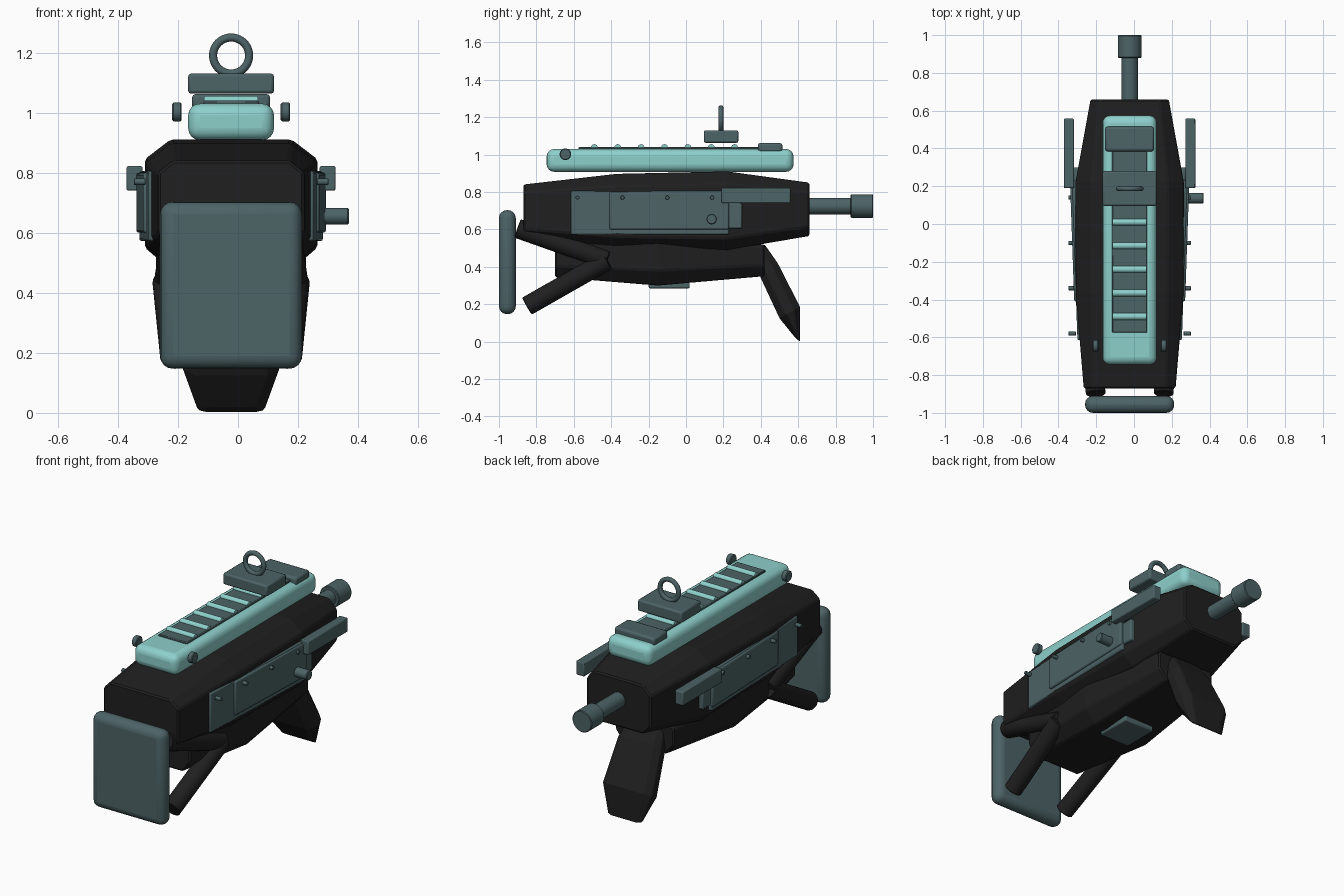
import bpy, bmesh, math
from mathutils import Vector

if "Cube" in bpy.data.objects:
    bpy.data.objects.remove(bpy.data.objects["Cube"])

CX = -0.023  # centre line of the device


def material(name, rgb):
    m = bpy.data.materials.new(name)
    m.diffuse_color = (*rgb, 1)
    m.use_nodes = True
    m.node_tree.nodes["Principled BSDF"].inputs["Base Color"].default_value = m.diffuse_color
    return m


BLACK = material("matte_black", (0.014, 0.014, 0.014))
SLATE = material("slate_grey", (0.073, 0.125, 0.133))
TEAL = material("pale_teal", (0.27, 0.63, 0.60))


def finish(name, bm, mat, bevel=0, segments=1, smooth=False):
    bmesh.ops.recalc_face_normals(bm, faces=bm.faces)
    mesh = bpy.data.meshes.new(name)
    bm.to_mesh(mesh)
    bm.free()
    ob = bpy.data.objects.new(name, mesh)
    bpy.context.collection.objects.link(ob)
    mesh.materials.append(mat)
    if bevel:
        mod = ob.modifiers.new("bevel", "BEVEL")
        mod.width, mod.segments = bevel, segments
        mod.limit_method, mod.angle_limit = "ANGLE", math.radians(30)
    if smooth:
        bpy.ops.object.select_all(action="DESELECT")
        ob.select_set(True)
        bpy.context.view_layer.objects.active = ob
        bpy.ops.object.shade_smooth_by_angle(angle=math.radians(35))
    return ob


def box(name, x, y, z, mat, bevel=0.008, segments=2, smooth=True):
    """Box from (min, max) ranges, x measured from the centre line."""
    bm = bmesh.new()
    bmesh.ops.create_cube(bm, size=1)
    for v in bm.verts:
        v.co = [a + (b - a) * (c + 0.5) for (a, b), c in zip((x, y, z), v.co)]
        v.co.x += CX
    return finish(name, bm, mat, bevel, segments, smooth)


def rod(name, a, b, r, mat, sides=24, bevel=0.004):
    a, b = Vector(a), Vector(b)
    bm = bmesh.new()
    bmesh.ops.create_cone(bm, cap_ends=True, segments=sides, radius1=r, radius2=r, depth=(b - a).length)
    q = (b - a).to_track_quat("Z", "Y")
    for v in bm.verts:
        v.co = q @ v.co + (a + b) / 2 + Vector((CX, 0, 0))
    return finish(name, bm, mat, bevel, 1, True)


def loft(name, stations, mat, bevel=0.008):
    """Octagonal hull; station = y, half width, bottom, top, (bottom chamfer x, z), (top chamfer x, z)."""
    bm = bmesh.new()
    rings = []
    for y, w, lo, hi, (bx, bz), (tx, tz) in stations:
        half = [(w - bx, lo), (w, lo + bz), (w, hi - tz), (w - tx, hi)]
        pts = half + [(-px, pz) for px, pz in reversed(half)]
        rings.append([bm.verts.new((px + CX, y, pz)) for px, pz in pts])
    for r, s in zip(rings, rings[1:]):
        for i in range(8):
            j = (i + 1) % 8
            bm.faces.new((r[i], r[j], s[j], s[i]))
    bm.faces.new(rings[0])
    bm.faces.new(rings[-1])
    return finish(name, bm, mat, bevel)


# main hull and lower hull
loft("main_hull", [
    (-0.87, 0.243, 0.56, 0.84, (0.05, 0.04), (0.05, 0.04)),
    (-0.37, 0.285, 0.50, 0.897, (0.07, 0.06), (0.085, 0.065)),
    (0.22, 0.287, 0.49, 0.91, (0.07, 0.06), (0.085, 0.065)),
    (0.66, 0.207, 0.565, 0.85, (0.05, 0.05), (0.05, 0.05))], BLACK)
loft("lower_hull", [
    (-0.70, 0.20, 0.345, 0.57, (0.05, 0.06), (0.01, 0.02)),
    (-0.15, 0.25, 0.30, 0.54, (0.07, 0.08), (0.01, 0.02)),
    (0.42, 0.19, 0.35, 0.52, (0.05, 0.06), (0.01, 0.02))], BLACK)
box("belly_plate", (-0.1, 0.1), (-0.2, 0.02), (0.285, 0.32), SLATE)

# rear grip: rows of front y, front z, back y, back z, half width
bm = bmesh.new()
rows = [(0.37, 0.42, 0.42, 0.52, 0.12), (0.40, 0.34, 0.49, 0.42, 0.14),
        (0.50, 0.125, 0.61, 0.185, 0.16), (0.585, 0.02, 0.61, 0.0, 0.11)]
rings = []
for fy, fz, by, bz, w in rows:
    dy, dz = (by - fy) * 0.3, (bz - fz) * 0.3
    c = w * 0.75
    pts = [(-c, fy, fz), (c, fy, fz), (w, fy + dy, fz + dz), (w, by - dy, bz - dz),
           (c, by, bz), (-c, by, bz), (-w, by - dy, bz - dz), (-w, fy + dy, fz + dz)]
    rings.append([bm.verts.new((x + CX, y, z)) for x, y, z in pts])
for r, s in zip(rings, rings[1:]):
    for i in range(8):
        bm.faces.new((r[i], r[(i + 1) % 8], s[(i + 1) % 8], s[i]))
bm.faces.new(rings[0])
bm.faces.new(rings[-1])
finish("rear_grip", bm, BLACK, 0.005)

# front pad and the forked struts behind it
box("front_pad", (-0.236, 0.236), (-1.0, -0.91), (0.147, 0.703), SLATE, 0.042, 4)
for s, side in ((-1, "left"), (1, "right")):
    rod(f"upper_strut_{side}", (s * 0.205, -0.42, 0.435), (s * 0.18, -0.90, 0.605), 0.052, BLACK)
    rod(f"lower_strut_{side}", (s * 0.21, -0.42, 0.435), (s * 0.185, -0.85, 0.19), 0.052, BLACK)

# top cover with ribbed inlay
box("top_cover", (-0.143, 0.143), (-0.745, 0.575), (0.908, 1.03), TEAL, 0.04, 4)
box("top_inlay", (-0.093, 0.093), (-0.575, 0.40), (1.0, 1.04), SLATE, 0.004, 1)
for i in range(7):
    y = -0.49 + i * 0.125
    rod(f"rib_{i + 1}", (-0.09, y, 1.038), (0.09, y, 1.038), 0.018, TEAL, 16, 0)
box("rear_latch", (-0.13, 0.13), (0.385, 0.515), (1.012, 1.062), SLATE, 0.012)
box("ring_mount", (-0.143, 0.143), (0.095, 0.28), (1.063, 1.13), SLATE, 0.01)

# lifting ring
bpy.ops.mesh.primitive_torus_add(major_radius=0.06, minor_radius=0.0135, major_segments=40, minor_segments=12,
                                 location=(CX, 0.187, 1.19), rotation=(math.pi / 2, 0, 0))
ring = bpy.context.object
ring.name = "lifting_ring"
ring.data.materials.append(SLATE)
bpy.ops.object.shade_smooth()

# barrel
rod("barrel", (0, 0.62, 0.725), (0, 0.90, 0.725), 0.044, SLATE, 32)
rod("barrel_cap", (0, 0.88, 0.725), (0, 1.0, 0.725), 0.063, SLATE, 32)


def side_plate(name, s, y, z, inner, outer):
    """Plate leaning slightly outwards towards the rear."""
    ob = box(name, (inner, outer), y, z, SLATE)
    for v in ob.data.vertices:
        v.co.x = CX + s * (v.co.x - CX + 0.035 * (v.co.y - 0.23))
    if s < 0:
        ob.data.flip_normals()


# side equipment
for s, side in ((-1, "left"), (1, "right")):
    side_plate(f"side_plate_{side}", s, (-0.615, 0.23), (0.572, 0.805), 0.25, 0.306)
    side_plate(f"outer_panel_{side}", s, (-0.41, 0.23), (0.60, 0.80), 0.29, 0.316)
    side_plate(f"plate_tab_{side}", s, (0.22, 0.30), (0.605, 0.74), 0.245, 0.296)
    box(f"side_rail_{side}", sorted((s * 0.295, s * 0.348)), (0.19, 0.558), (0.74, 0.822), SLATE, 0.006)
    rod(f"cover_knob_{side}", (s * 0.165, -0.645, 1.002), (s * 0.196, -0.645, 1.002), 0.031, SLATE)
    for i in range(4):
        y = -0.58 + i * 0.24
        rod(f"rivet_{side}_{i + 1}", (s * 0.285, y, 0.77), (s * 0.324, y, 0.77), 0.011, SLATE, 12, 0.002)
rod("side_button", (0.28, 0.137, 0.655), (0.392, 0.137, 0.655), 0.028, SLATE)
